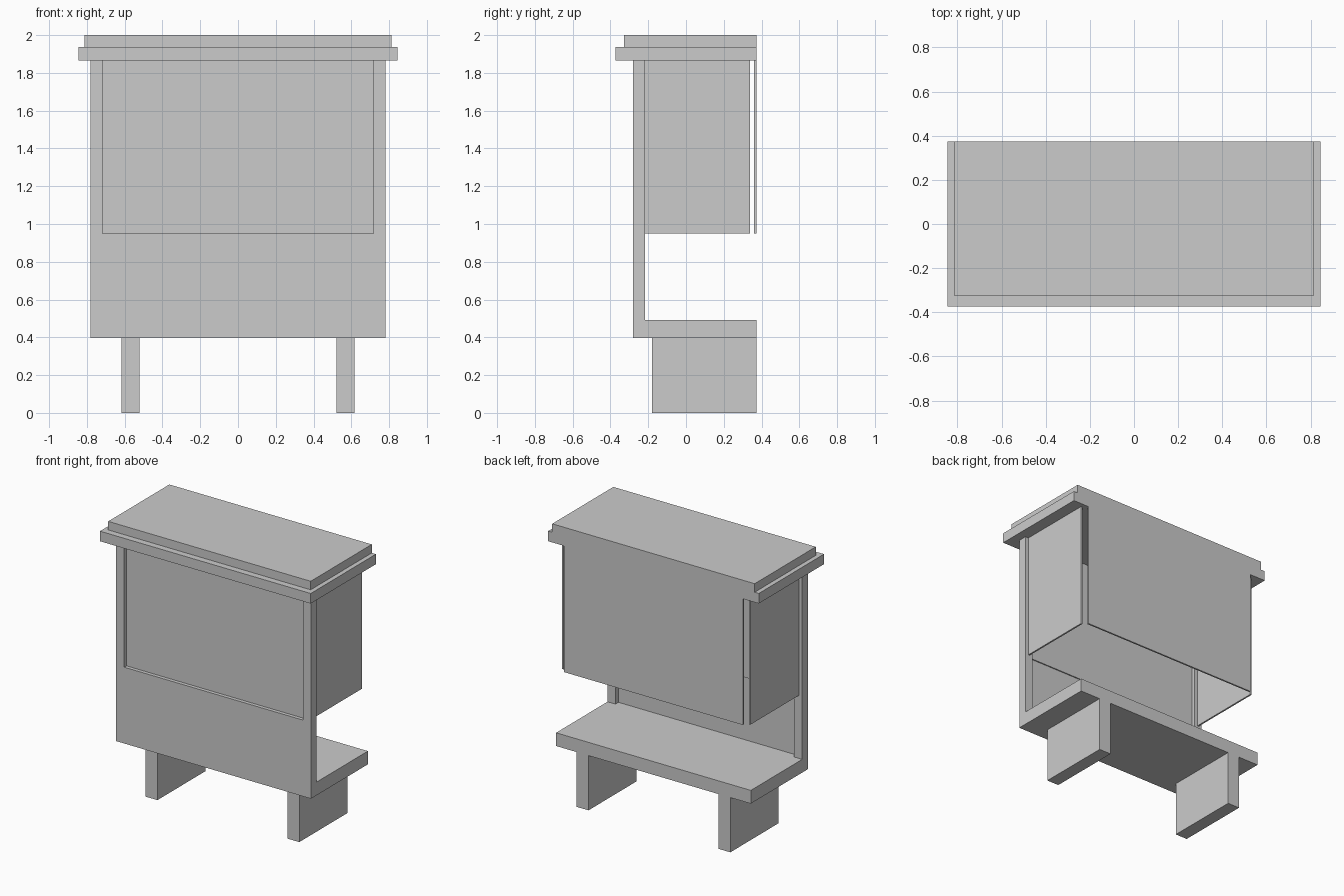
import bpy

if "Cube" in bpy.data.objects:
    bpy.data.objects.remove(bpy.data.objects["Cube"])

grey = bpy.data.materials.new("light_grey")
grey.diffuse_color = (0.6, 0.6, 0.6, 1.0)
grey.use_nodes = True
grey.node_tree.nodes["Principled BSDF"].inputs["Base Color"].default_value = grey.diffuse_color


def box(name, x, y, z):
    """Axis-aligned block from (min, max) pairs."""
    spans = (x, y, z)
    bpy.ops.mesh.primitive_cube_add(size=1, location=[(a + b) / 2 for a, b in spans])
    ob = bpy.context.object
    ob.name = name
    ob.scale = [b - a for a, b in spans]
    bpy.ops.object.transform_apply(location=False, rotation=False, scale=True)
    ob.data.materials.append(grey)
    return ob


BACK = 0.373                   # common rear plane
FRONT = -0.28                  # front of the body
SHELF, SILL, EAVES = 0.493, 0.95, 1.865
HALF, INNER = 0.781, 0.717     # outer and inner half widths

# Base shelf and stepped roof
box("base_shelf", (-HALF, HALF), (FRONT, BACK), (0.397, SHELF))
box("roof_lower", (-0.845, 0.845), (-0.374, BACK), (EAVES, 1.938))
box("roof_upper", (-0.812, 0.812), (-0.327, BACK), (1.938, 2.0))

# Front apron below the opening, then the thin front and back panes
box("front_apron", (-INNER, INNER), (FRONT, -0.25), (SHELF, SILL))
box("front_pane", (-INNER, INNER), (-0.254, -0.242), (SILL, EAVES))
box("back_pane", (-INNER, INNER), (0.361, BACK), (SILL, EAVES))

# Mirrored posts, side panes and slab legs
for side, s in (("left", -1), ("right", 1)):
    def mirrored(a, b):
        return tuple(sorted((s * a, s * b)))
    box(side + "_post", mirrored(INNER, HALF), (FRONT, -0.216), (SHELF, EAVES))
    box(side + "_pane", mirrored(0.743, 0.755), (-0.216, 0.34), (SILL, EAVES))
    box(side + "_leg", mirrored(0.521, 0.617), (-0.179, BACK), (0.0, 0.397))
